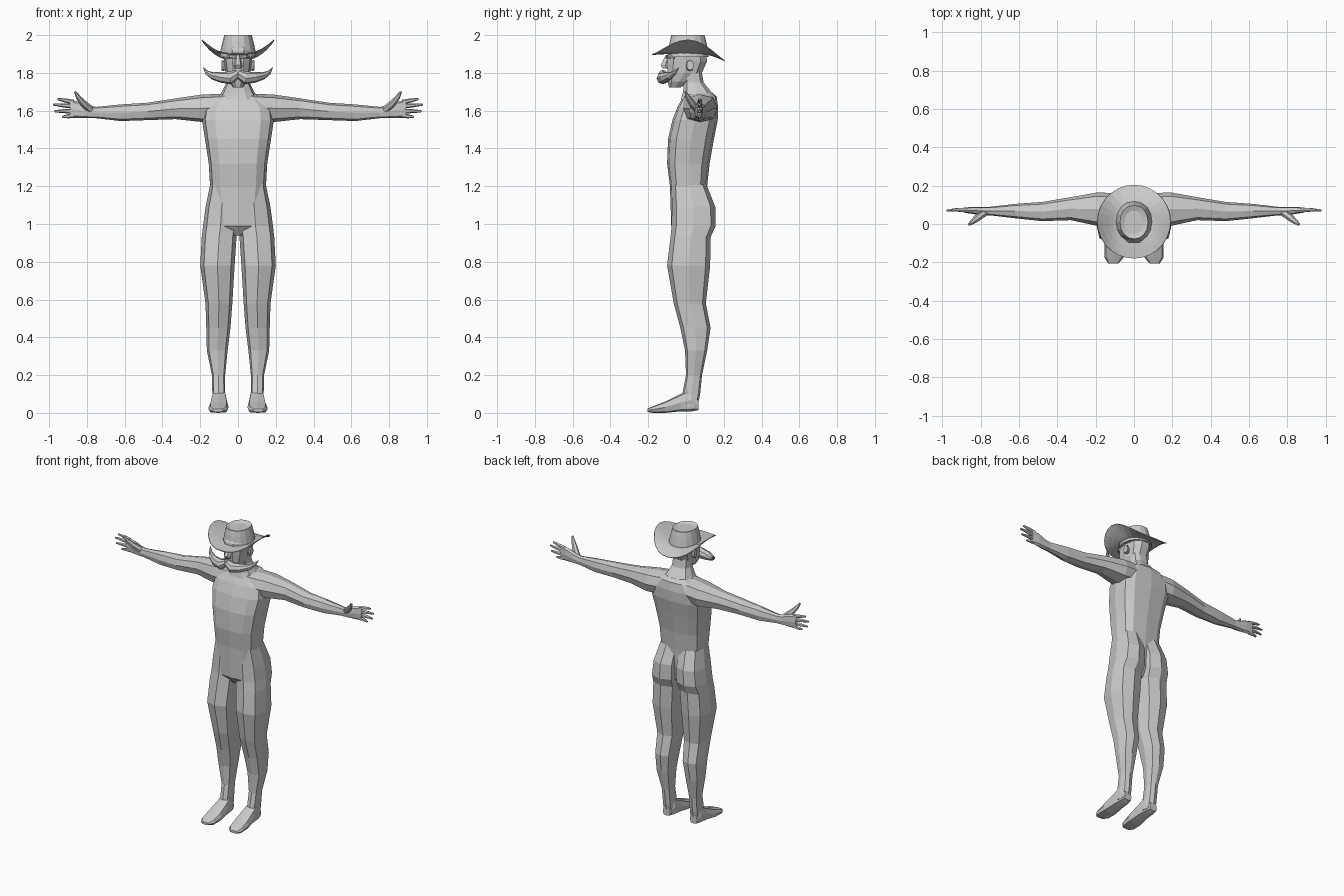
import bpy, bmesh
from math import cos, sin, pi, copysign
from mathutils import Vector


def finish(name, bm, mirror=False):
    bmesh.ops.recalc_face_normals(bm, faces=bm.faces)
    me = bpy.data.meshes.new(name)
    bm.to_mesh(me)
    bm.free()
    ob = bpy.data.objects.new(name, me)
    bpy.context.collection.objects.link(ob)
    if mirror:
        ob.modifiers.new("Mirror", 'MIRROR').use_mirror_merge = False
    return ob


def skin(bm, rings, cap=True):
    vs = [[bm.verts.new(p) for p in r] for r in rings]
    n = len(vs[0])
    for a, b in zip(vs, vs[1:]):
        for i in range(n):
            j = (i + 1) % n
            bm.faces.new((a[i], a[j], b[j], b[i]))
    if cap:
        bm.faces.new(vs[0])
        bm.faces.new(vs[-1])


def loft(name, axis, rows, n=8, p=0.75, mirror=False):
    """Rows are (position on axis, a0, a1, b0, b1): bounds of a rounded section."""
    order = {'X': (2, 0, 1), 'Y': (0, 2, 1), 'Z': (0, 1, 2)}[axis]
    rings = []
    for t, a0, a1, b0, b1 in rows:
        ring = []
        for i in range(n):
            c, s = cos(2 * pi * i / n), sin(2 * pi * i / n)
            c = copysign(abs(c) ** p, c) if abs(c) > 1e-6 else 0
            s = copysign(abs(s) ** p, s) if abs(s) > 1e-6 else 0
            q = ((a0 + a1) / 2 + c * (a1 - a0) / 2, (b0 + b1) / 2 + s * (b1 - b0) / 2, t)
            ring.append([q[k] for k in order] if axis != 'X' else (t, q[0], q[1]))
        rings.append(ring)
    bm = bmesh.new()
    skin(bm, rings)
    return finish(name, bm, mirror)


def sym(rows):
    return [(z, -w, w, y0, y1) for z, w, y0, y1 in rows]


def tube(name, pts, n=6, mirror=True):
    """Points are (x, y, z, radius)."""
    P = [Vector(p[:3]) for p in pts]
    rings = []
    for i, c in enumerate(P):
        d = P[min(i + 1, len(P) - 1)] - P[max(i - 1, 0)]
        u = d.cross(Vector((0.05, 1, 0.03))).normalized()
        v = d.cross(u).normalized()
        rings.append([c + pts[i][3] * (u * cos(2 * pi * k / n) + v * sin(2 * pi * k / n))
                      for k in range(n)])
    bm = bmesh.new()
    skin(bm, rings)
    return finish(name, bm, mirror)


# Torso
loft("torso", 'Z', sym([
    (0.94, .03, -.04, .07), (0.99, .12, -.078, .10), (1.2, .148, -.085, .112),
    (1.32, .155, -.10, .125), (1.45, .175, -.095, .148), (1.55, .19, -.072, .168),
    (1.62, .18, -.045, .17), (1.675, .12, -.015, .162), (1.695, .08, .01, .14)]), 12, 0.65)

# Legs
loft("leg", 'Z', [
    (1.21, 0, .147, -.075, .108), (1.09, 0, .172, -.075, .155), (0.99, 0, .185, -.076, .157),
    (0.93, .008, .192, -.082, .13), (0.78, .018, .2, -.1, .128), (0.58, .03, .172, -.065, .105),
    (0.45, .04, .168, -.03, .13), (0.33, .055, .165, -.005, .112), (0.2, .068, .138, 0, .085),
    (0.1, .068, .136, -.02, .075), (0.03, .062, .14, -.03, .06)], 8, 0.7, True)

# Feet
loft("foot", 'Y', [
    (.065, .075, .13, .015, .07), (.03, .062, .14, .008, .13), (-.03, .057, .145, .008, .10),
    (-.11, .05, .155, 0, .06), (-.175, .055, .155, 0, .035), (-.205, .08, .135, .005, .022)],
    8, 0.6, True)

# Arms and palms
loft("arm", 'X', [
    (.08, -.03, .16, 1.55, 1.69), (.19, -.01, .165, 1.54, 1.685), (.33, .02, .14, 1.555, 1.665),
    (.48, .015, .115, 1.55, 1.642), (.62, .03, .105, 1.545, 1.633), (.75, .045, .09, 1.56, 1.62),
    (.79, .045, .09, 1.56, 1.628), (.84, .052, .09, 1.56, 1.65), (.89, .06, .085, 1.562, 1.655)],
    8, 0.75, True)

# Fingers and thumb
for z0, z1, x in [(1.645, 1.662, .955), (1.623, 1.633, .978), (1.598, 1.597, .97), (1.574, 1.567, .93)]:
    tube("finger", [(.87, .072, z0, .013), ((.87 + x) / 2, .074, (z0 + z1) / 2, .011), (x, .07, z1, .006)])
tube("thumb", [(.78, .06, 1.605, .02), (.82, .03, 1.64, .018), (.845, .01, 1.67, .013), (.862, -.003, 1.7, .006)])

# Neck and head
loft("neck", 'Z', sym([(1.66, .11, -.03, .16), (1.695, .088, -.02, .14), (1.75, .06, -.012, .095),
                       (1.81, .058, -.02, .085)]), 10)
loft("head", 'Z', sym([
    (1.722, .025, -.09, -.03), (1.755, .05, -.10, .03), (1.80, .065, -.102, .088),
    (1.86, .074, -.105, .115), (1.92, .078, -.10, .112), (1.96, .06, -.07, .09)]), 10, 0.8)
loft("ear", 'X', [(.06, .005, .03, 1.815, 1.855), (.08, 0, .04, 1.81, 1.868),
                  (.088, .004, .042, 1.815, 1.866)], 8, 0.8, True)
loft("nose", 'Z', sym([(1.822, .018, -.125, -.08), (1.842, .022, -.137, -.08), (1.895, .01, -.108, -.08)]), 6)
tube("brow", [(.01, -.098, 1.882, .01), (.04, -.092, 1.888, .01), (.065, -.06, 1.88, .008)])

# Moustache
tube("moustache", [(0, -.122, 1.797, .022), (.04, -.122, 1.773, .034), (.09, -.11, 1.777, .029),
                   (.135, -.085, 1.785, .019), (.165, -.06, 1.802, .011), (.183, -.038, 1.828, .002)], 8)

# Hat crown with a dented top
loft("hat_crown", 'Z', sym([
    (1.885, .097, -.097, .12), (1.915, .093, -.093, .117), (1.965, .082, -.086, .107),
    (2.0, .073, -.078, .098), (1.99, .05, -.055, .07)]), 16, 0.95)

# Hat brim: sides curl up, front and back droop
rings = []
for r in (.085, .11, .135, .165, .192):
    s = (r - .085) / .107
    ring = []
    for k in range(28):
        c, d = cos(2 * pi * k / 28), sin(2 * pi * k / 28)
        lift = .072 * abs(c) ** 3 - d * d * (.038 if d > 0 else .006)
        ring.append((r * c, .012 + r * d, 1.903 + s ** 1.3 * lift))
    rings.append(ring)
bm = bmesh.new()
skin(bm, rings, cap=False)
brim = finish("hat_brim", bm)
sol = brim.modifiers.new("Thickness", 'SOLIDIFY')
sol.thickness = .005
sol.offset = 0
